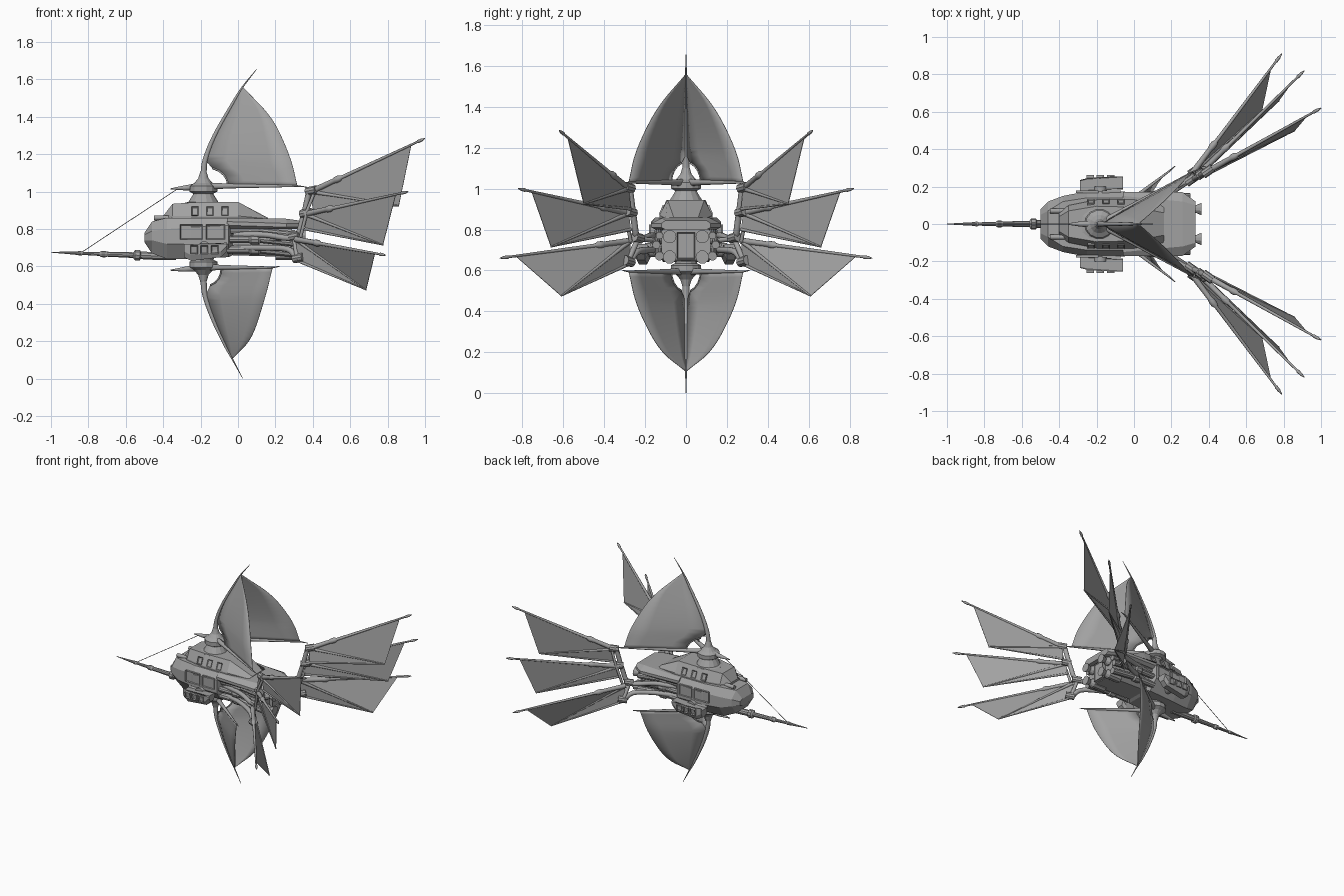
import bpy, bmesh
from math import cos, sin, pi
from mathutils import Vector, Matrix

cube = bpy.data.objects.get("Cube")
if cube:
    bpy.data.objects.remove(cube)

grey = bpy.data.materials.new("plain grey")
grey.use_nodes = True
grey.diffuse_color = (.36, .36, .36, 1)
grey.node_tree.nodes["Principled BSDF"].inputs["Base Color"].default_value = grey.diffuse_color


def link(name, data):
    data.materials.append(grey)
    obj = bpy.data.objects.new(name, data)
    bpy.context.collection.objects.link(obj)
    return obj


def mesh_object(name, bm):
    bmesh.ops.recalc_face_normals(bm, faces=bm.faces)
    mesh = bpy.data.meshes.new(name)
    bm.to_mesh(mesh)
    bm.free()
    return link(name, mesh)


def tube(name, points, radii, smooth=True, sides=3):
    """Round bar along points; radii is one value or one per point."""
    if not isinstance(radii, (list, tuple)):
        radii = [radii] * len(points)
    curve = bpy.data.curves.new(name, "CURVE")
    curve.dimensions = "3D"
    curve.bevel_depth = 1
    curve.bevel_resolution = sides
    curve.use_fill_caps = True
    spline = curve.splines.new("POLY")
    spline.points.add(len(points) - 1)
    for target, point, radius in zip(spline.points, points, radii):
        target.co = (*point, 1)
        target.radius = radius
    spline.use_smooth = smooth
    return link(name, curve)


def loft(name, rings, cap=True):
    """Skin a list of equal closed rings."""
    bm = bmesh.new()
    rows = [[bm.verts.new(p) for p in ring] for ring in rings]
    for a, b in zip(rows, rows[1:]):
        for i in range(len(a)):
            j = (i + 1) % len(a)
            bm.faces.new((a[i], a[j], b[j], b[i]))
    if cap:
        bm.faces.new(rows[0])
        bm.faces.new(rows[-1])
    return mesh_object(name, bm)


def section(x, bottom, waist, low, high, top, y=0):
    """Eight-sided hull section; bottom and top are (half width, height)."""
    right = [bottom, (waist, low), (waist, high), top]
    return ([Vector((x, y + w, z)) for w, z in right]
            + [Vector((x, y - w, z)) for w, z in reversed(right)])


def smooth_path(points, steps=5):
    """Catmull-Rom samples through the points."""
    pts = [Vector(p) for p in points]
    ends = [pts[0] * 2 - pts[1]] + pts + [pts[-1] * 2 - pts[-2]]
    path = []
    for a, b, c, d in zip(ends, ends[1:], ends[2:], ends[3:]):
        for i in range(steps):
            t = i / steps
            path.append((b * 2 + (c - a) * t + (a * 2 - b * 5 + c * 4 - d) * t * t
                         + (b * 3 - a - c * 3 + d) * t ** 3) / 2)
    return path + [pts[-1]]


def flip(points, side):
    return [Vector((x, y * side, z)) for x, y, z in points]


def framed_box(name, centre, size, tilt=0, side=1, rim=.007):
    """Box whose outer side face is a rimmed recess."""
    bm = bmesh.new()
    bmesh.ops.create_cube(bm, size=1)
    bmesh.ops.scale(bm, vec=size, verts=bm.verts)
    bmesh.ops.recalc_face_normals(bm, faces=bm.faces)
    face = [f for f in bm.faces if f.normal.y > .9]
    bmesh.ops.inset_individual(bm, faces=face, thickness=rim, depth=-rim)
    bm.transform(Matrix.Scale(side, 4, (0, 1, 0)) @ Matrix.Translation(centre)
                 @ Matrix.Rotation(tilt, 4, "X"))
    return mesh_object(name, bm)


def membrane(name, rows):
    """Thin cloth sheet from a grid of points."""
    bm = bmesh.new()
    grid = [[bm.verts.new(p) for p in row] for row in rows]
    for a, b in zip(grid, grid[1:]):
        for i in range(len(a) - 1):
            bm.faces.new((a[i], a[i + 1], b[i + 1], b[i]))
    bmesh.ops.remove_doubles(bm, verts=bm.verts, dist=.0005)
    obj = mesh_object(name, bm)
    solid = obj.modifiers.new("thickness", "SOLIDIFY")
    solid.thickness = .003
    solid.offset = 0
    return obj


# Hull: blunt nose, wide middle, narrow engine section
loft("hull", [section(-.5, (.05, .73), .08, .74, .77, (.05, .78)),
              section(-.46, (.07, .67), .12, .74, .79, (.07, .84)),
              section(-.38, (.1, .64), .15, .72, .8, (.12, .86)),
              section(-.25, (.11, .64), .175, .72, .81, (.14, .86)),
              section(-.05, (.11, .65), .175, .72, .82, (.14, .86)),
              section(-.03, (.08, .66), .12, .7, .8, (.1, .85)),
              section(.29, (.08, .65), .12, .69, .79, (.1, .83))])
# Rear deck overhanging the engines
loft("rear_deck", [section(-.06, (.15, .8), .17, .82, .84, (.15, .86)),
                   section(.26, (.15, .8), .17, .81, .83, (.12, .855)),
                   section(.33, (.1, .8), .12, .81, .83, (.1, .845))])
loft("cabin", [section(-.4, (.06, .85), .06, .86, .865, (.04, .87)),
               section(-.35, (.1, .85), .1, .86, .87, (.07, .935)),
               section(-.2, (.13, .85), .13, .86, .87, (.095, .945)),
               section(.0, (.13, .85), .13, .86, .87, (.09, .945)),
               section(.16, (.1, .84), .1, .85, .855, (.06, .86))])
framed_door = framed_box("stern_door", (0, .3, .72), (.09, .03, .13))
framed_door.rotation_euler.z = -pi / 2

for side, label in ((1, "left"), (-1, "right")):
    # Cabin windows, bow panels and side gondolas
    for i in range(3):
        framed_box(f"{label}_cabin_window", (-.23 + i * .08, .114, .893),
                   (.036, .02, .05), .4, side)
        framed_box(f"{label}_gondola_window", (-.235 + i * .055, .25, .69),
                   (.04, .02, .045), -.15, side)
    framed_box(f"{label}_bow_panel", (-.25, .173, .785), (.12, .014, .08), 0, side)
    framed_box(f"{label}_mid_panel", (-.12, .173, .785), (.1, .014, .08), 0, side)
    loft(f"{label}_gondola", [section(x, (.02, z), .035, z + .03, .72, (.03, .735 + x / 9), side * y)
                              for x, z, y in ((-.29, .65, .2), (-.25, .63, .21),
                                              (-.09, .65, .22), (-.06, .68, .22))])
    tube(f"{label}_gondola_mount", flip([(-.18, .12, .7), (-.18, .2, .7)], side), .035)
    tube(f"{label}_bow_lamp", flip([(-.45, .07, .86), (-.37, .07, .86)], side), .014)

    # Engine pipes with collars along the flank
    for z, y, r in ((.79, .13, .018), (.745, .145, .02), (.69, .13, .022)):
        path = [(-.06, y, z), (.06, y, z), (.07, y, z), (.11, y, z), (.12, y, z), (.3, y, z - .02)]
        tube(f"{label}_engine_pipe", flip(path, side), [r, r, r * 1.4, r * 1.4, r, r], False)
    # Stern nozzles
    for z in (.765, .665):
        tube(f"{label}_nozzle", flip([(.2, .08, z), (.3, .08, z), (.325, .08, z), (.36, .08, z)], side),
             [.032, .032, .018, .033], False)

    # Outrigger arms and joint frame that carry the wings
    knee = (.3, .235, .755)
    tube(f"{label}_upper_arm", flip(smooth_path([(-.02, .13, .77), (.14, .17, .77), knee,
                                                 (.345, .255, .85), (.38, .275, 1)]), side), .016)
    tube(f"{label}_lower_arm", flip(smooth_path([(-.02, .12, .7), (.14, .17, .7), (.27, .24, .69),
                                                 (.32, .28, .63)]), side), .016)
    tube(f"{label}_brace", flip([(.1, .1, .74), knee, (.32, .29, .63)], side), .014)
    tube(f"{label}_outer_strut", flip([(.33, .27, .74), (.37, .3, .9), (.41, .29, 1)], side), .009)
    for point in (knee, (.36, .27, .88), (.39, .28, 1), (.32, .28, .64)):
        a, b = Vector(point) - Vector((.02, .015, 0)), Vector(point) + Vector((.03, .02, .01))
        tube(f"{label}_joint", flip([a, b], side), .024, False)

    # Three bat-like wings: root, spar tip, cloth corner, trailing corner, lower root
    wings = {"upper": ((.39, .28, 1), (1, .62, 1.285), (.86, .5, .925), (.4, .27, .9)),
             "middle": ((.36, .28, .88), (.91, .82, 1), (.775, .66, .715), (.36, .27, .8)),
             "lower": ((.31, .27, .745), (.79, .91, .66), (.685, .61, .475), (.32, .28, .63))}
    for level, corners in wings.items():
        root, tip, trail, heel = flip(corners, side)
        corner = root.lerp(tip, .88)
        membrane(f"{label}_{level}_wing_cloth",
                 [[root.lerp(corner, .04), root.lerp(corner, .5), corner],
                  [root, root.lerp(trail, .5), trail],
                  [heel, heel.lerp(trail, .5), trail]])
        stops = (0, .2, .22, .25, .27, .93, .94, .97, 1)
        tube(f"{label}_{level}_wing_spar", [root.lerp(tip, t) for t in stops],
             [.016, .014, .018, .018, .01, .006, .009, .008, .002])
        tube(f"{label}_{level}_wing_rib", [root, root.lerp(trail, .25), trail], [.012, .008, .004])
        tube(f"{label}_{level}_wing_foot", [heel, trail], [.008, .003])

# Bowsprit and its stay rope
tube("bowsprit", [(x, 0, .655 - (x + .4) * .035) for x in
                  (-.33, -.42, -.52, -.525, -.55, -.56, -.7, -.71, -.73, -.74, -.83, -.84, -.87, -1)],
     [.02, .023, .021, .03, .03, .016, .014, .018, .018, .011, .009, .013, .009, .002], False)
tube("stay_rope", [(-.83, 0, .68), (-.33, 0, 1.01)], .002)

# Top and bottom rigs: rotating hub, curved mast, two swept sails on booms
rigs = {
    "upper": dict(
        deck=.94, up=1, boom=1.03,
        mast=[(-.185, 0, 1.08), (-.175, 0, 1.17), (-.125, 0, 1.3), (-.03, 0, 1.47), (.025, 0, 1.56), (.1, 0, 1.655)],
        leech=[(.317, .28, 1.03), (.275, .24, 1.19), (.18, .14, 1.39), (.025, 0, 1.56)], end=(.365, .3, 1.025)),
    "lower": dict(
        deck=.66, up=-1, boom=.595,
        mast=[(-.185, 0, .53), (-.175, 0, .44), (-.13, 0, .31), (-.07, 0, .18), (-.03, 0, .105), (.025, 0, .002)],
        leech=[(.185, .28, .595), (.14, .235, .42), (.07, .13, .22), (-.03, 0, .105)], end=(.22, .31, .6))}
for rig, spec in rigs.items():
    deck, up, boom = spec["deck"], spec["up"], spec["boom"]
    centre = Vector((-.185, 0, boom))
    offsets = [-.045, .0, .005] + [boom * up - deck * up + k for k in (-.045, -.04, -.03, 0, .015, .04, .08)]
    if up < 0:
        offsets = offsets[3:]
        offsets.insert(0, -.03)
    radii = [.1, .1, .08, .055, .055, .075, .075, .05, .028, .016]
    tube(f"{rig}_rig_hub", [(-.185, 0, deck + up * k) for k in offsets], radii[-len(offsets):], False, 5)
    mast = smooth_path(spec["mast"])
    count = len(mast)
    tube(f"{rig}_mast", mast, [.018 - .0165 * i / (count - 1) for i in range(count)])
    tube(f"{rig}_bow_boom", [centre, centre + Vector((-.1, 0, -.01)), centre + Vector((-.175, 0, -.015))],
         [.022, .014, .003])
    for side, label in ((1, "left"), (-1, "right")):
        leech = flip(smooth_path(spec["leech"]), side)
        foot = leech[0]
        tube(f"{label}_{rig}_boom", [centre, centre.lerp(foot, .3), foot, flip([spec["end"]], side)[0]],
             [.02, .013, .005, .002])
        # Rounded cut-out near the hub, then the luff follows the mast
        inner = centre.lerp(foot, .26)
        arc = [centre + (inner - centre) * cos(a) + Vector((.008, 0, up * .1)) * sin(a)
               for a in (i * pi / 10 for i in range(5))]
        luff = arc + mast[5:21]
        rows = []
        for i, start in enumerate(luff):
            t = i / (len(luff) - 1) * (len(leech) - 1)
            k = min(int(t), len(leech) - 2)
            edge = leech[k].lerp(leech[k + 1], t - k)
            rows.append([start.lerp(edge, j / 4) for j in range(5)])
        sail = membrane(f"{label}_{rig}_sail", rows)
        for face in sail.data.polygons:
            face.use_smooth = True
        tube(f"{label}_{rig}_sail_ring", arc, .005)
